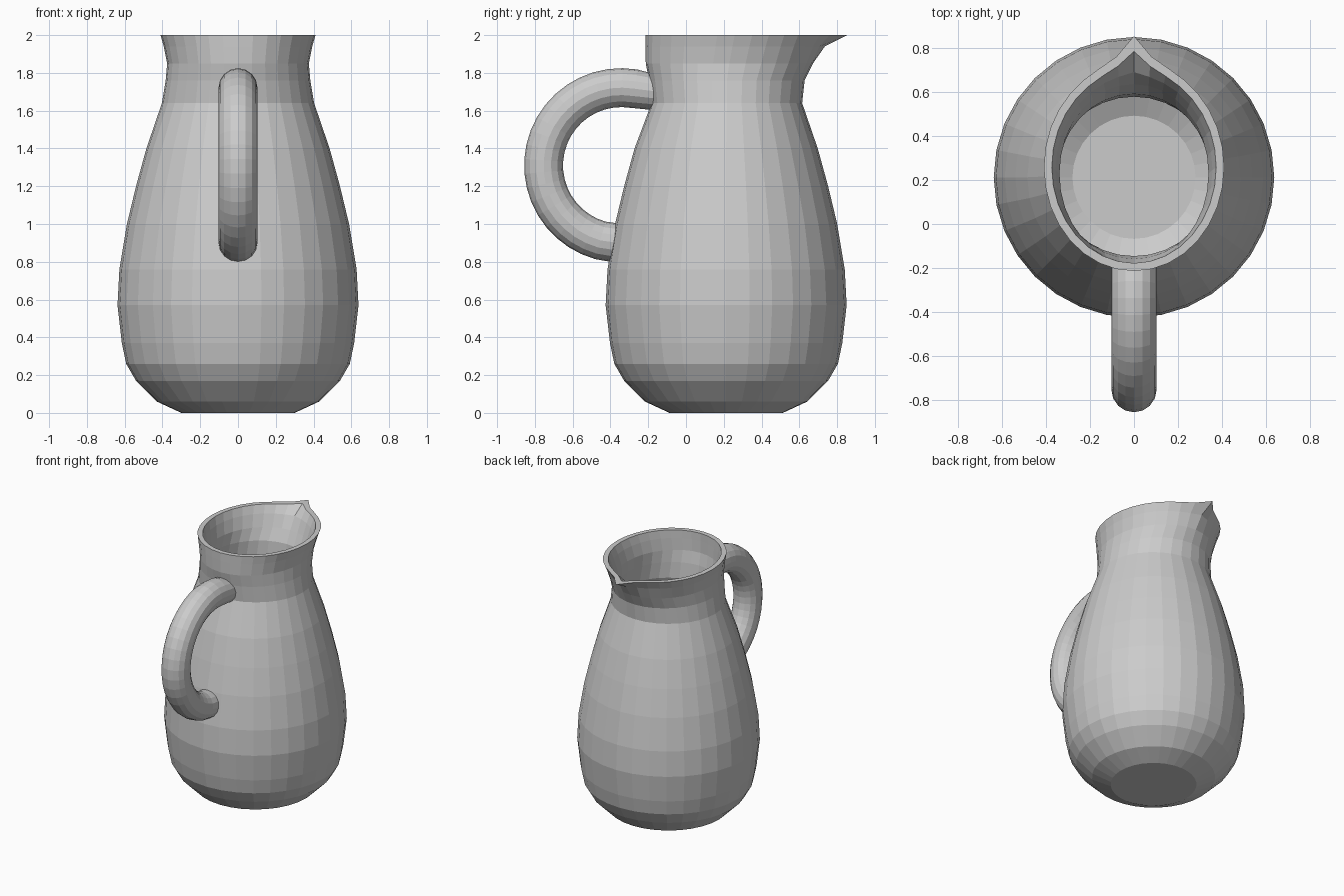
import bpy
from math import sin, cos, pi, exp, sqrt, radians

if "Cube" in bpy.data.objects:
    bpy.data.objects.remove(bpy.data.objects["Cube"])

SIDES = 32
WALL = 0.036

# Outer profile: z, half width, front y, back y, spout length
CY = 0.2125
BODY = [(0, .30), (.06, .43), (.17, .54), (.26, .592), (.37, .615), (.57, .638),
        (.76, .628), (1.0, .588), (1.2, .54), (1.4, .485)]
OUTER = [(z, r, CY - r, CY + r, 0) for z, r in BODY] + [
    (1.64, .403, -.182, .615, 0), (1.76, .383, -.195, .628, 0),
    (1.85, .375, -.213, .672, 0), (1.94, .393, -.214, .705, .03),
    (2.0, .41, -.214, .73, .125)]


def ring(z, rx, y0, y1, spout):
    """Elliptical ring with a pinched spout at +y."""
    pts = []
    for i in range(SIDES):
        a = 2 * pi * i / SIDES
        x = rx * sin(a)
        y = (y0 + y1) / 2 + (y1 - y0) / 2 * cos(a)
        if cos(a) > 0:
            y += spout * exp(-abs(x) / .07)
        pts.append((x, y, z))
    return pts


def skin(name, rings):
    """Join rings with quads and close both ends."""
    n = len(rings[0])
    verts = [p for r in rings for p in r]
    faces = [(k * n + i, k * n + (i + 1) % n, (k + 1) * n + (i + 1) % n, (k + 1) * n + i)
             for k in range(len(rings) - 1) for i in range(n)]
    faces += [tuple(range(n))[::-1], tuple(range(len(verts) - n, len(verts)))]
    # Rings run clockwise seen from above, so reverse for outward normals
    faces = [f[::-1] for f in faces]
    mesh = bpy.data.meshes.new(name)
    mesh.from_pydata(verts, [], faces)
    obj = bpy.data.objects.new(name, mesh)
    bpy.context.collection.objects.link(obj)
    return obj


# Jug body: up the outside, over the flat rim, down the inside to the floor
inner = []
for z, rx, y0, y1, s in reversed(OUTER):
    w = .02 if z == 0 else WALL
    zi = z + .04 * max(0, 1 - z / .5)
    inner.append((zi, rx - w, y0 + w, y1 - w, s * .73))
skin("jug_body", [ring(*r) for r in OUTER + inner])


def front_y(x, z):
    """Front surface of the body at a given x and z."""
    for a, b in zip(OUTER, OUTER[1:]):
        if a[0] <= z <= b[0]:
            t = (z - a[0]) / (b[0] - a[0])
            rx, y0, y1 = (a[i] + (b[i] - a[i]) * t for i in (1, 2, 3))
            return (y0 + y1) / 2 - (y1 - y0) / 2 * sqrt(1 - (x / rx) ** 2)


# Handle: round tube swept along an arc, both ends seated in the wall
HY, HZ, R, TUBE = -.342, 1.31, .412, .103
STEPS, TUBE_SIDES = 22, 16
rings = []
for k in range(STEPS + 1):
    a = radians(72 + (263 - 72) * k / STEPS)
    pts = []
    for i in range(TUBE_SIDES):
        b = 2 * pi * i / TUBE_SIDES
        d = R + TUBE * cos(b)
        x, y, z = TUBE * sin(b), HY + d * cos(a), HZ + d * sin(a)
        if k in (0, STEPS):
            y = front_y(x, z) + .015
        pts.append((x, y, z))
    rings.append(pts)
skin("handle", rings)

# Consistent outward normals
import bmesh
for obj in bpy.context.collection.objects:
    bm = bmesh.new()
    bm.from_mesh(obj.data)
    bmesh.ops.recalc_face_normals(bm, faces=bm.faces)
    bm.to_mesh(obj.data)
    bm.free()
